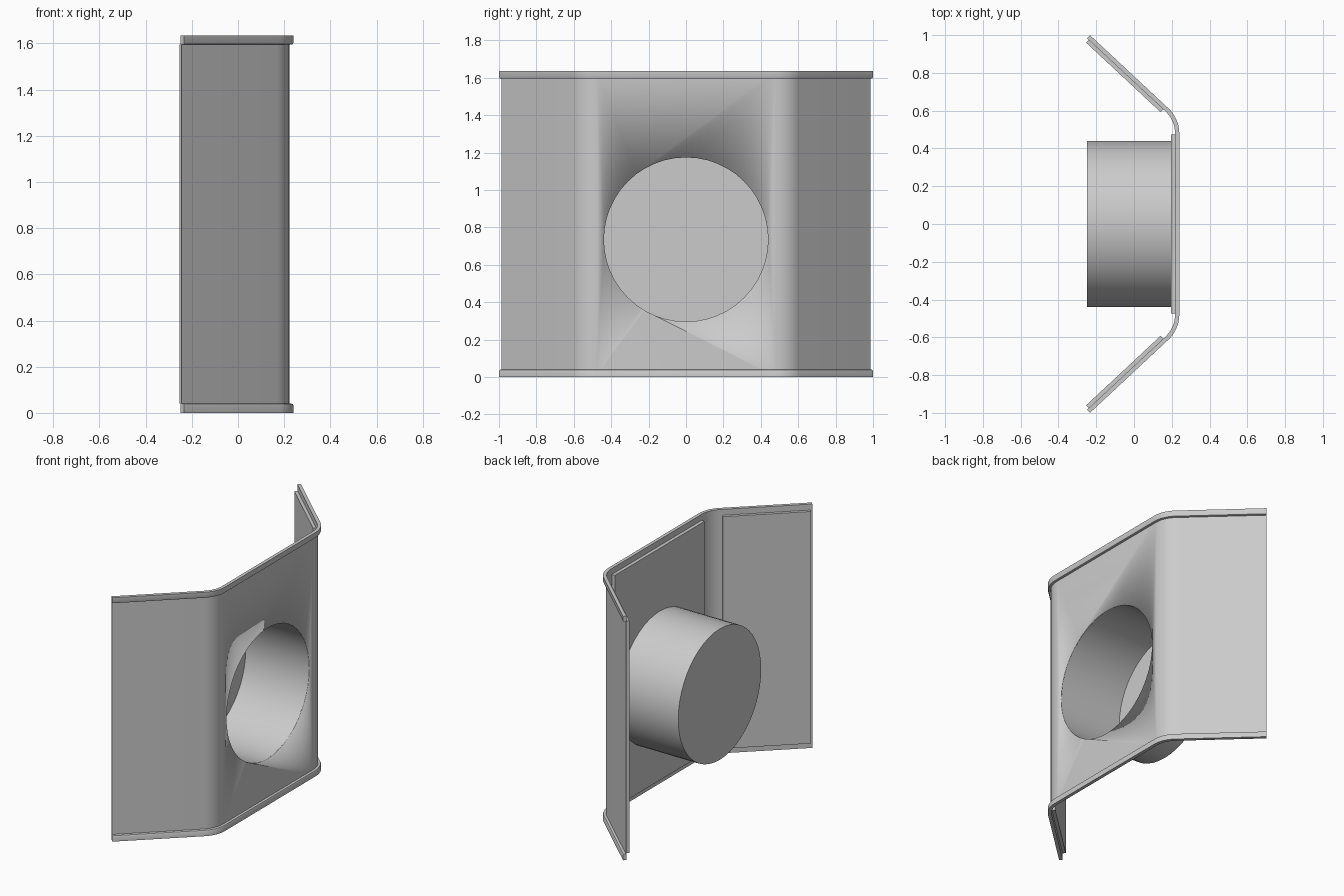
import bpy, bmesh, math
from mathutils import Vector, Matrix

if "Cube" in bpy.data.objects:
    bpy.data.objects.remove(bpy.data.objects["Cube"])

H = 1.635                      # overall height
A = math.radians(47)           # wing fold angle
R = 0.183                      # outer fold radius
CX, CY = 0.24 - R, 0.479       # fold centre
N = Vector((math.cos(A), math.sin(A)))      # wing outward normal
D = Vector((-math.sin(A), math.cos(A)))     # wing direction
L = 0.567                      # wing length
HOLE_Z, HOLE_R = 0.735, 0.44


def path(offset):
    """Plan outline of the folded wall, inset by offset."""
    r = R - offset
    c = Vector((CX, CY))
    half = [c + Vector((math.cos(A * i / 8), math.sin(A * i / 8))) * r for i in range(9)]
    half.append(half[-1] + D * L)
    return [Vector((p.x, -p.y)) for p in reversed(half)] + half


def finish(name, bm, smooth=True):
    bmesh.ops.recalc_face_normals(bm, faces=bm.faces)
    me = bpy.data.meshes.new(name)
    bm.to_mesh(me)
    bm.free()
    ob = bpy.data.objects.new(name, me)
    bpy.context.collection.objects.link(ob)
    if smooth:
        bpy.ops.object.select_all(action='DESELECT')
        ob.select_set(True)
        bpy.context.view_layer.objects.active = ob
        bpy.ops.object.shade_smooth_by_angle(angle=math.radians(30))
    return ob


def sweep(name, section):
    """Sweep a closed (offset, z) section along the wall outline."""
    bm = bmesh.new()
    rows = [[bm.verts.new((p.x, p.y, z)) for p in path(o)] for o, z in section]
    for a, b in zip(rows, rows[1:] + rows[:1]):
        for i in range(len(a) - 1):
            bm.faces.new((a[i], a[i + 1], b[i + 1], b[i]))
    for end in (0, -1):
        bm.faces.new([r[end] for r in rows])
    return finish(name, bm)


def prism(name, plan, z0, z1):
    """Extrude a plan polygon upward."""
    bm = bmesh.new()
    f = bm.faces.new([bm.verts.new((x, y, z0)) for x, y in plan])
    ext = bmesh.ops.extrude_face_region(bm, geom=[f])['geom']
    bmesh.ops.translate(bm, vec=(0, 0, z1 - z0),
                        verts=[v for v in ext if isinstance(v, bmesh.types.BMVert)])
    return finish(name, bm, False)


def tube(name, x0, x1, radius, open_front):
    """Cylinder along x, optionally without its front cap."""
    bm = bmesh.new()
    mat = Matrix.Translation(((x0 + x1) / 2, 0, HOLE_Z)) @ Matrix.Rotation(math.pi / 2, 4, 'Y')
    bmesh.ops.create_cone(bm, cap_ends=True, segments=48, radius1=radius,
                          radius2=radius, depth=x1 - x0, matrix=mat)
    ob_faces = [f for f in bm.faces if f.calc_center_median().x > x1 - 1e-4]
    if open_front:
        bmesh.ops.delete(bm, geom=ob_faces, context='FACES_ONLY')
    return finish(name, bm)


# Folded wall sheet and its raised rims
wall = sweep("wall", [(0.018, 0.002), (0.018, H - 0.002), (0.022, H - 0.002), (0.022, 0.002)])
rim = [(0, 0), (0, 0.032), (0.003, 0.038), (0.009, 0.04), (0.0225, 0.04), (0.0225, 0)]
sweep("bottom_rim", rim)
sweep("top_rim", [(o, H - z) for o, z in rim])

# Inner backing panels
centre = prism("centre_panel", [(0.195, -0.475), (0.2185, -0.475),
                                (0.2185, 0.475), (0.195, 0.475)], 0.04, 1.595)
for side, name in ((1, "left"), (-1, "right")):
    def pt(o, t):
        p = Vector((CX, CY)) + N * (R - o) + D * t
        return (p.x, p.y * side)
    prism(name + "_wing_panel", [pt(0.0215, 0.015), pt(0.0215, L - 0.012),
                                 pt(0.043, L - 0.012), pt(0.043, 0.015)], 0.04, 1.595)

# Round opening through wall and centre panel
cutter = tube("hole_cutter", 0.1, 0.4, HOLE_R - 0.001, False)
cutter.hide_render = True
cutter.hide_viewport = True
for ob in (wall, centre):
    m = ob.modifiers.new("hole", 'BOOLEAN')
    m.object = cutter
    m.operation = 'DIFFERENCE'
    m.solver = 'EXACT'

# Deep round recess, closed at the back
tube("round_recess", -0.25, 0.22, HOLE_R - 0.001, True)
